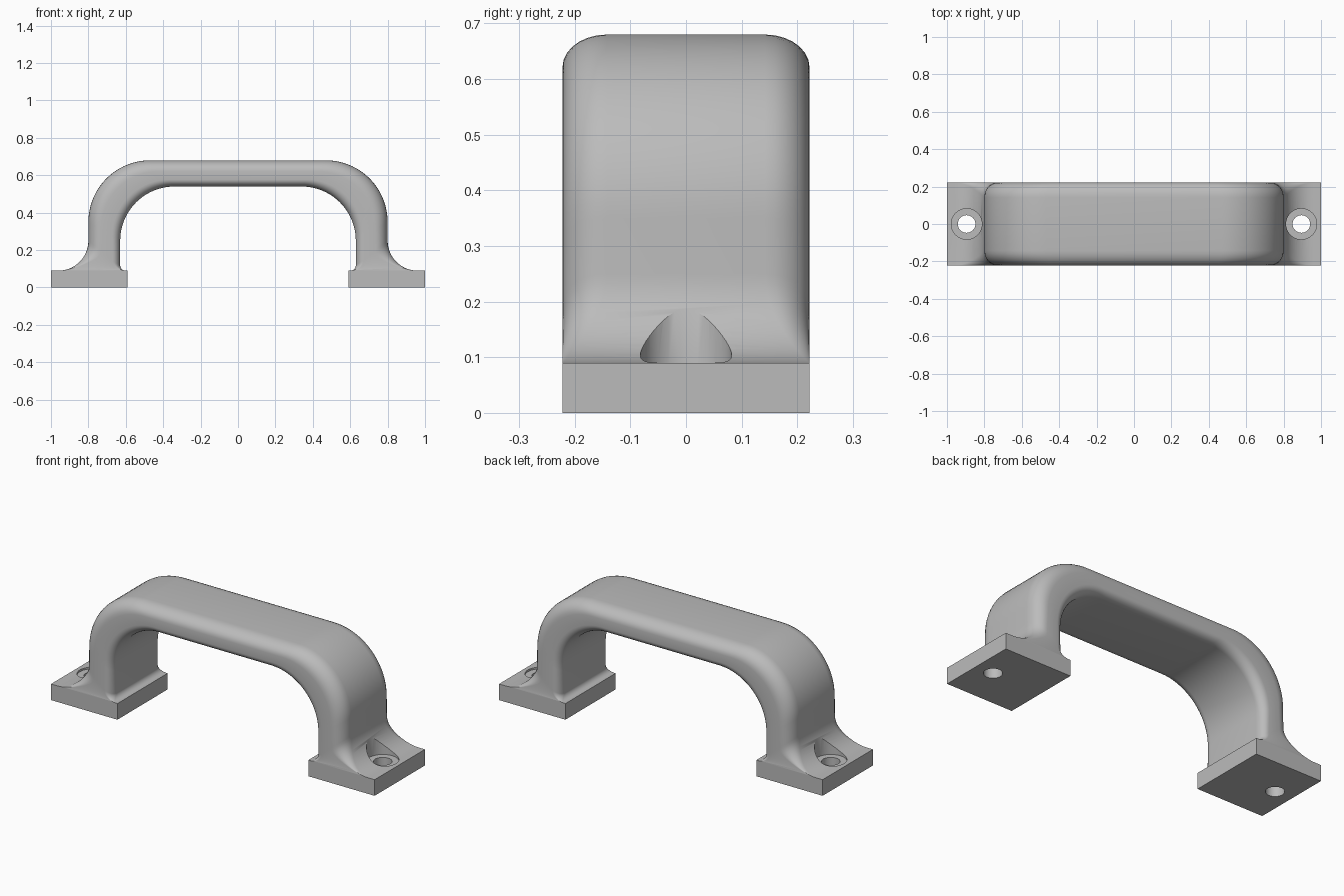
import bpy, bmesh, math

if "Cube" in bpy.data.objects:
    bpy.data.objects.remove(bpy.data.objects["Cube"])

HALF_W = 0.222            # half depth of the handle in y
R_OUT, R_IN = 0.08, 0.05  # edge rounding on the outer and inner side
SEG = 7

grey = bpy.data.materials.new("plain grey")
grey.diffuse_color = (0.5, 0.5, 0.5, 1)
grey.use_nodes = True
grey.node_tree.nodes["Principled BSDF"].inputs["Base Color"].default_value = grey.diffuse_color


def arc(cx, cz, r, a0, a1, n):
    """Points of an arc in the xz plane."""
    return [(cx + r * math.cos(a0 + (a1 - a0) * i / n),
             cz + r * math.sin(a0 + (a1 - a0) * i / n)) for i in range(n + 1)]


# Stations of the right half: (outer point, inner point, rounding factor)
stations = [((1, 0), (0.59, 0), 0), ((1, 0.09), (0.59, 0.09), 0)]
n = 14
foot_out = arc(0.96, 0.25, 0.16, -math.pi / 2, -math.pi, n)
foot_in = arc(0.60, 0.12, 0.03, -math.pi / 2, 0, n)
for i in range(n + 1):
    t = i / n
    stations.append((foot_out[i], foot_in[i], t * t * (3 - 2 * t)))
n = 18
bend_out = arc(0.80 - 0.33, 0.68 - 0.33, 0.33, 0, math.pi / 2, n)
bend_in = arc(0.63 - 0.29, 0.54 - 0.29, 0.29, 0, math.pi / 2, n)
stations += [(o, i, 1) for o, i in zip(bend_out, bend_in)]
# Mirror to the left half
stations += [((-o[0], o[1]), (-i[0], i[1]), k) for o, i, k in reversed(stations)]


def section(outer, inner, k):
    """Rounded rectangle between the outer and inner point, across y."""
    dx, dz = outer[0] - inner[0], outer[1] - inner[1]
    length = math.hypot(dx, dz)
    pts = []
    corners = [(1, 1, R_OUT, 0), (1, -1, R_IN, 1), (-1, -1, R_IN, 2), (-1, 1, R_OUT, 3)]
    for sy, sv, r, q in corners:
        r *= k
        cy = sy * (HALF_W - r)
        cv = length - r if sv > 0 else r
        for j in range(SEG + 1):
            a = math.pi / 2 * (1 - q - j / SEG)
            y, v = cy + r * math.cos(a), (cv + r * math.sin(a)) / length
            pts.append((inner[0] + dx * v, y, inner[1] + dz * v))
    return pts


# Handle body: sections joined into one solid
bm = bmesh.new()
rings = [[bm.verts.new(p) for p in section(*s)] for s in stations]
m = len(rings[0])
for a, b in zip(rings, rings[1:]):
    for j in range(m):
        bm.faces.new((a[j], a[(j + 1) % m], b[(j + 1) % m], b[j]))
bm.faces.new(rings[0])
bm.faces.new(rings[-1])
bmesh.ops.remove_doubles(bm, verts=bm.verts, dist=1e-5)
bmesh.ops.recalc_face_normals(bm, faces=bm.faces)
mesh = bpy.data.meshes.new("pull_handle")
bm.to_mesh(mesh)
bm.free()
handle = bpy.data.objects.new("pull_handle", mesh)
bpy.context.collection.objects.link(handle)
mesh.materials.append(grey)

# Screw holes: a through hole and a wider recess in each foot
cutters = []
for side in (-1, 1):
    for r, z0, z1 in ((0.047, -0.1, 0.3), (0.082, 0.08, 0.4)):
        bpy.ops.mesh.primitive_cylinder_add(vertices=48, radius=r, depth=z1 - z0,
                                            location=(side * 0.895, 0, (z0 + z1) / 2))
        cutter = bpy.context.object
        cutter.name = "screw_hole_cutter"
        cutter.hide_render = True
        cutter.data.materials.append(grey)
        cutters.append(cutter)
        mod = handle.modifiers.new("screw hole", 'BOOLEAN')
        mod.operation, mod.solver, mod.object = 'DIFFERENCE', 'EXACT', cutter

# Bake the cuts, drop the cutters and shade smooth
bpy.context.view_layer.update()
evaluated = handle.evaluated_get(bpy.context.evaluated_depsgraph_get())
cut_mesh = bpy.data.meshes.new_from_object(evaluated)
handle.modifiers.clear()
handle.data = cut_mesh
cut_mesh.materials.clear()
cut_mesh.materials.append(grey)
for cutter in cutters:
    bpy.data.objects.remove(cutter)
bpy.ops.object.select_all(action='DESELECT')
handle.select_set(True)
bpy.context.view_layer.objects.active = handle
bpy.ops.object.shade_smooth_by_angle(angle=math.radians(30))
